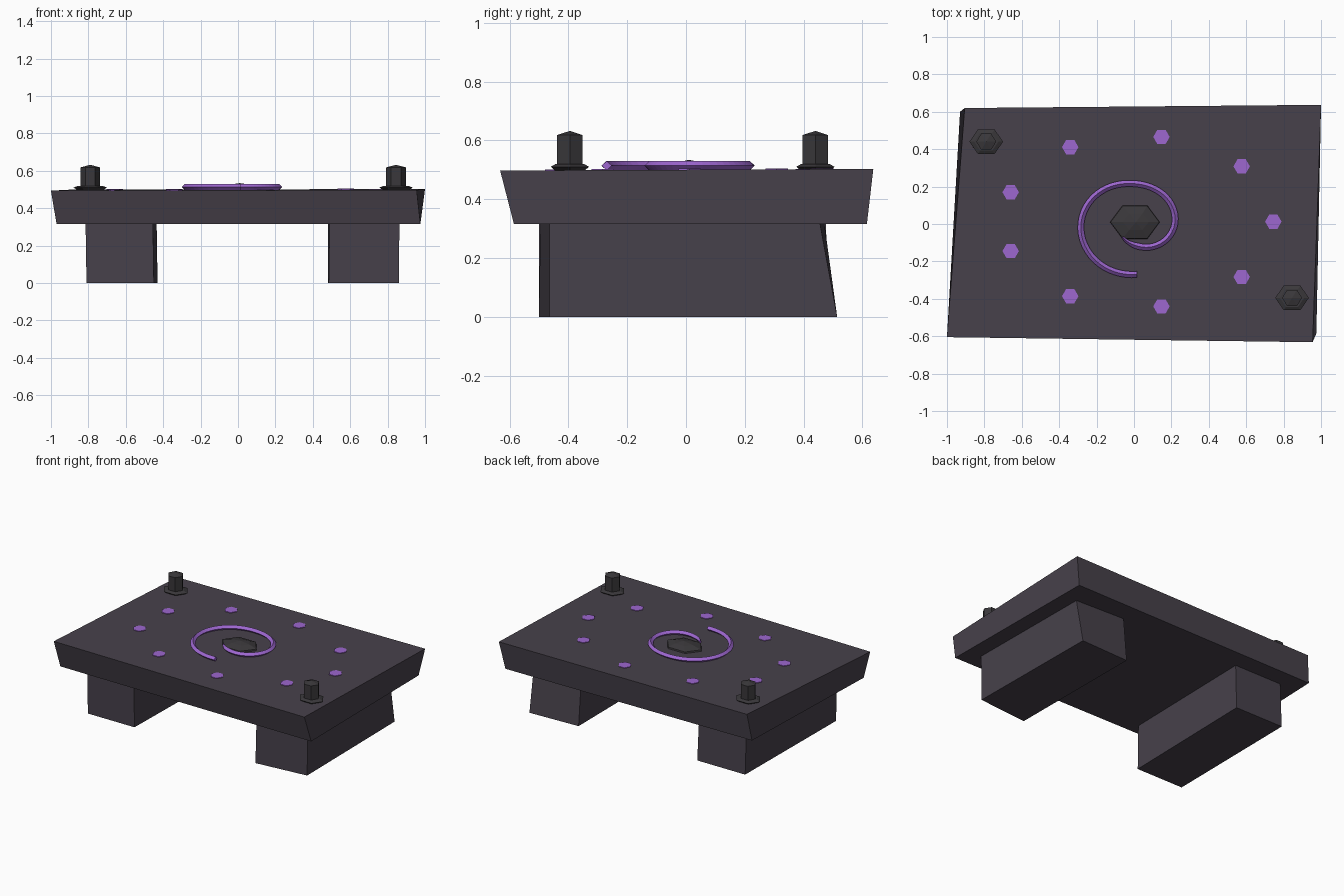
import bpy, bmesh, math
from mathutils import Vector

if "Cube" in bpy.data.objects:
    bpy.data.objects.remove(bpy.data.objects["Cube"])

def material(name, rgb):
    m = bpy.data.materials.new(name)
    m.diffuse_color = (*rgb, 1)
    m.use_nodes = True
    m.node_tree.nodes["Principled BSDF"].inputs["Base Color"].default_value = m.diffuse_color
    return m

STONE = material("dark violet stone", (0.063, 0.053, 0.070))
IRON = material("charcoal", (0.042, 0.039, 0.043))
RUNE = material("glowing purple", (0.34, 0.135, 0.63))

def top_z(x, y):
    return 0.498 + 0.002 * x + 0.004 * y

def loft(name, rings, mat, tip=None):
    """Skin a stack of equal rings, capped flat or with a pointed tip."""
    bm = bmesh.new()
    vs = [[bm.verts.new(p) for p in r] for r in rings]
    n = len(vs[0])
    for a, b in zip(vs, vs[1:]):
        for i in range(n):
            j = (i + 1) % n
            bm.faces.new((a[i], a[j], b[j], b[i]))
    bm.faces.new(vs[0][::-1])
    if tip:
        t = bm.verts.new(tip)
        for i in range(n):
            bm.faces.new((vs[-1][i], vs[-1][(i + 1) % n], t))
    else:
        bm.faces.new(vs[-1])
    bmesh.ops.recalc_face_normals(bm, faces=bm.faces)
    me = bpy.data.meshes.new(name)
    bm.to_mesh(me)
    bm.free()
    me.materials.append(mat)
    ob = bpy.data.objects.new(name, me)
    bpy.context.collection.objects.link(ob)
    return ob

def hexagon(x, y, z, rx, ry, turn=0.0):
    return [(x + rx * math.cos(turn + k * math.pi / 3),
             y + ry * math.sin(turn + k * math.pi / 3), z) for k in range(6)]

def at(points, z):
    return [(x, y, z) for x, y in points]

# Crooked slab, wider at the top
top = [(-1, -0.605), (0.955, -0.632), (1, 0.637), (-0.905, 0.62)]
low = [(-0.97, -0.575), (0.975, -0.585), (0.965, 0.615), (-0.93, 0.60)]
loft("altar_slab", [at(low, 0.315), [(x, y, top_z(x, y)) for x, y in top]], STONE)

# Two block feet
loft("left_foot", [
    at([(-0.81, -0.50), (-0.45, -0.50), (-0.43, 0.49), (-0.80, 0.49)], 0),
    at([(-0.815, -0.50), (-0.455, -0.50), (-0.435, 0.475), (-0.80, 0.475)], 0.32)], STONE)
loft("right_foot", [
    at([(0.485, -0.50), (0.86, -0.465), (0.85, 0.514), (0.48, 0.50)], 0),
    at([(0.49, -0.495), (0.863, -0.465), (0.855, 0.455), (0.48, 0.47)], 0.32)], STONE)

# Candle posts on flared hexagonal dishes
for name, x, y in (("back", -0.79, 0.44), ("front", 0.845, -0.395)):
    loft(name + "_candle_dish", [hexagon(x, y, 0.495, 0.065, 0.055),
                                 hexagon(x, y, 0.51, 0.09, 0.075),
                                 hexagon(x, y, 0.52, 0.065, 0.055)], IRON)
    loft(name + "_candle_post", [hexagon(x, y, 0.51, 0.053, 0.05),
                                 hexagon(x, y, 0.618, 0.053, 0.05)], IRON,
         tip=(x, y, 0.632))

# Low faceted stone in the centre
loft("centre_stone", [hexagon(0.005, 0.01, 0.49, 0.135, 0.105),
                      hexagon(0.005, 0.01, 0.508, 0.13, 0.10),
                      hexagon(0.01, 0.012, 0.524, 0.07, 0.05)], IRON,
     tip=(0.01, 0.01, 0.534))

# Spiral with a diamond section: radius read at every quarter turn
radii = [0.27, 0.285, 0.217, 0.22, 0.115, 0.085]
steps = 64
turn = math.radians(405)
path = []
for i in range(steps + 1):
    a = turn * i / steps
    q = a / (math.pi / 2)
    k = min(int(q), 4)
    f = q - k
    p0, p1, p2, p3 = (radii[max(0, min(5, k + d))] for d in (-1, 0, 1, 2))
    r = 0.5 * (2 * p1 + (p2 - p0) * f + (2 * p0 - 5 * p1 + 4 * p2 - p3) * f * f
               + (3 * p1 - p0 - 3 * p2 + p3) * f ** 3)
    ang = -math.pi / 2 - a + 0.06
    path.append(Vector((r * math.cos(ang), r * math.sin(ang), 0.514)))
rings = []
for i, p in enumerate(path):
    d = (path[min(i + 1, steps)] - path[max(i - 1, 0)]).normalized()
    side = Vector((-d.y, d.x, 0))
    w = 0.017 * min(1, 0.35 + (steps - i) / 12)
    up = Vector((0, 0, 0.016))
    rings.append([p + side * w, p + up, p - side * w, p - up])
loft("spiral_rune", rings, RUNE)

# Nine thin hexagonal marks on an ellipse
for k in range(9):
    a = math.radians(40 * k)
    x, y = 0.021 + 0.724 * math.cos(a), 0.0125 + 0.46 * math.sin(a)
    z = top_z(x, y)
    loft(f"rune_mark_{k + 1}", [hexagon(x, y, z - 0.003, 0.044, 0.044),
                                hexagon(x, y, z + 0.004, 0.044, 0.044)], RUNE)
